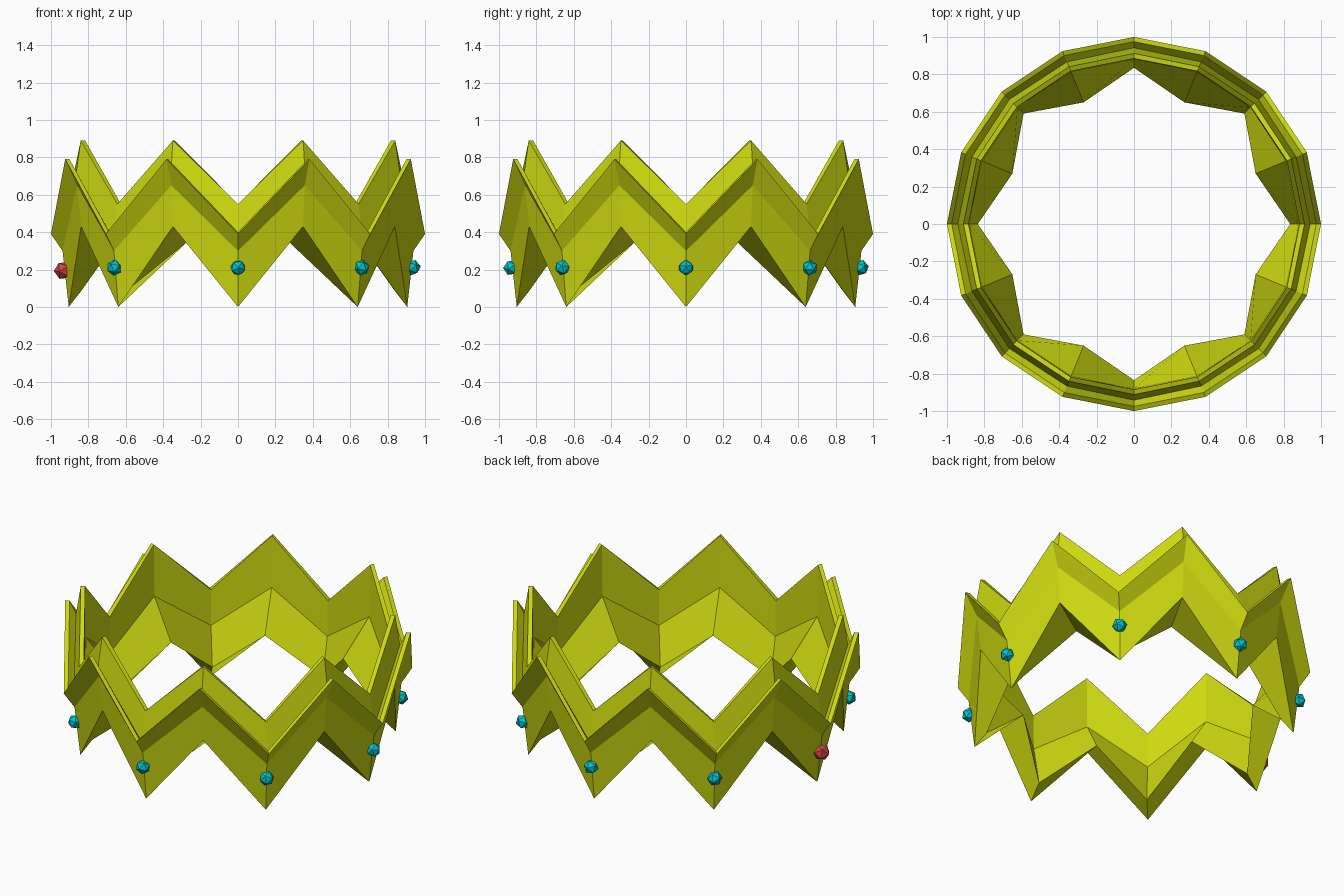
import bpy, bmesh, math

if "Cube" in bpy.data.objects:
    bpy.data.objects.remove(bpy.data.objects["Cube"])

def material(name, color):
    m = bpy.data.materials.new(name)
    m.diffuse_color = (*color, 1)
    m.use_nodes = True
    m.node_tree.nodes["Principled BSDF"].inputs["Base Color"].default_value = m.diffuse_color
    return m

GOLD = material("crown_yellow", (0.62, 0.70, 0.005))
CYAN = material("gem_cyan", (0.0, 0.55, 0.60))
RED = material("gem_red", (0.60, 0.06, 0.05))

# Cross-sections (radius, height), outside bottom -> rims -> inside bottom
VALLEY = [(.905, .00), (.938, .30), (1.0, .39), (.975, .40), (.942, .36),
          (.912, .55), (.885, .55), (.88, .33), (.835, .09)]
PEAK = [(.908, .43), (.932, .65), (1.0, .79), (.975, .79), (.938, .71),
        (.910, .89), (.885, .89), (.88, .57), (.704, .35)]
SEGMENTS = 16

# Zigzag crown band: alternate the two cross-sections around the ring
bm = bmesh.new()
rings = []
for i in range(SEGMENTS):
    a = 2 * math.pi * i / SEGMENTS
    section = PEAK if i % 2 else VALLEY
    rings.append([bm.verts.new((r * math.cos(a), r * math.sin(a), z)) for r, z in section])
n = len(VALLEY)
for i in range(SEGMENTS):
    p, q = rings[i], rings[(i + 1) % SEGMENTS]
    for j in range(n):
        k = (j + 1) % n
        bm.faces.new((p[j], q[j], q[k], p[k]))
bmesh.ops.recalc_face_normals(bm, faces=bm.faces)
mesh = bpy.data.meshes.new("crown_band")
bm.to_mesh(mesh)
bm.free()
mesh.materials.append(GOLD)
bpy.context.collection.objects.link(bpy.data.objects.new("crown_band", mesh))

# Faceted gems on each lower point, red one on the left side
for i in range(8):
    a = math.pi * i / 4
    red = i == 4
    bpy.ops.mesh.primitive_ico_sphere_add(
        subdivisions=1, radius=.05 if red else .043,
        location=(.935 * math.cos(a), .935 * math.sin(a), .195 if red else .21),
        rotation=(.5 * i, .3 + .4 * i, a))
    gem = bpy.context.object
    gem.name = "red_gem" if red else f"cyan_gem_{i}"
    gem.data.materials.append(RED if red else CYAN)
